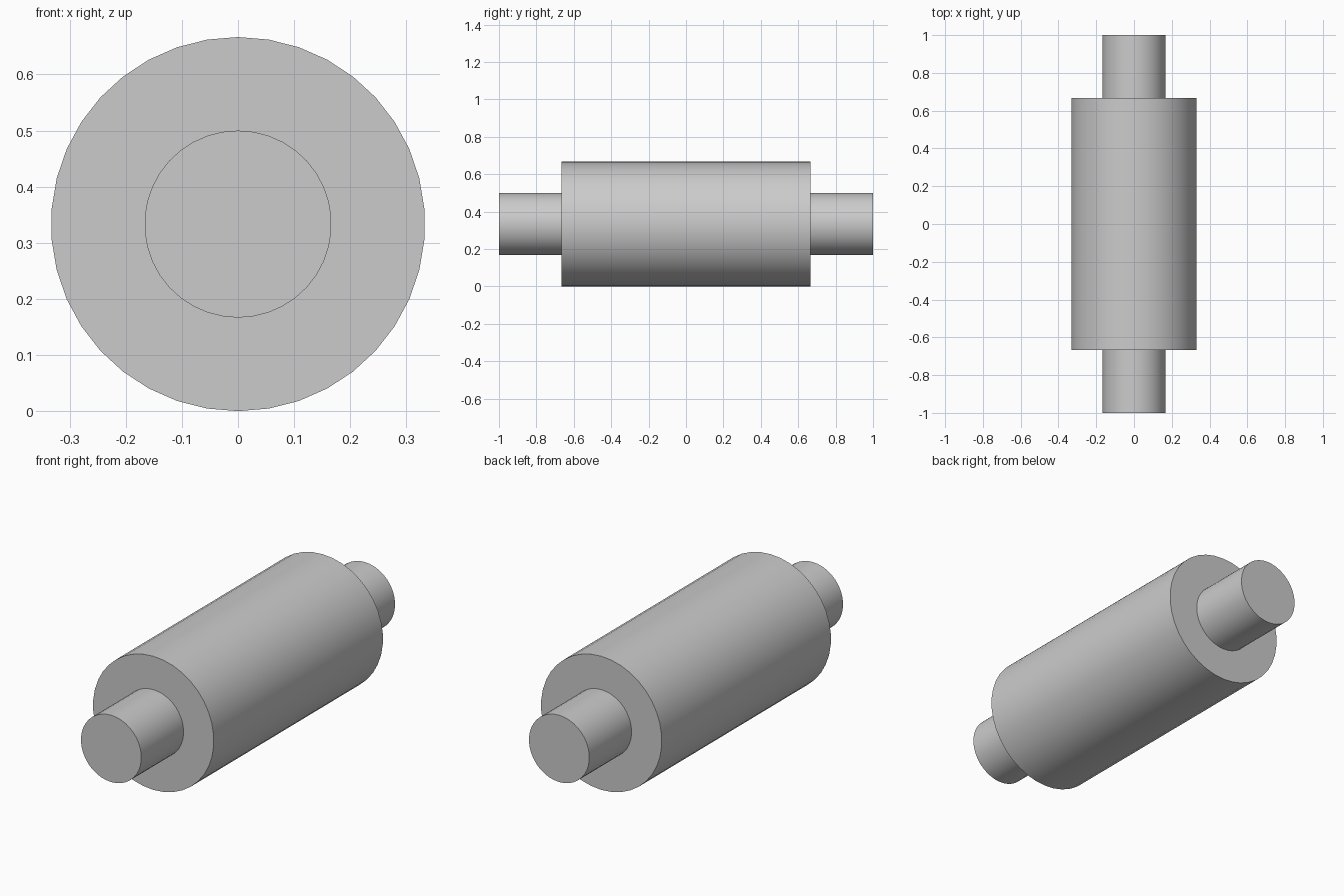
import bpy
import math

cube = bpy.data.objects.get("Cube")
if cube:
    bpy.data.objects.remove(cube, do_unlink=True)

SIDES = 38
AXIS_HEIGHT = 1 / 3

# Single plain grey
grey = bpy.data.materials.new("grey")
grey.use_nodes = True
colour = (0.6, 0.6, 0.6, 1)
grey.diffuse_color = colour
grey.node_tree.nodes["Principled BSDF"].inputs["Base Color"].default_value = colour


def cylinder_along_y(name, radius, y_start, y_end):
    bpy.ops.mesh.primitive_cylinder_add(
        vertices=SIDES, radius=radius, depth=y_end - y_start,
        location=(0, (y_start + y_end) / 2, AXIS_HEIGHT),
        rotation=(math.pi / 2, 0, 0))
    part = bpy.context.object
    part.name = name
    part.data.materials.append(grey)
    bpy.ops.object.shade_smooth_by_angle(angle=math.radians(30))
    return part


# Wide roller drum and the slim shaft that runs through it
cylinder_along_y("roller_drum", 1 / 3, -2 / 3, 2 / 3)
cylinder_along_y("shaft", 1 / 6, -1, 1)
